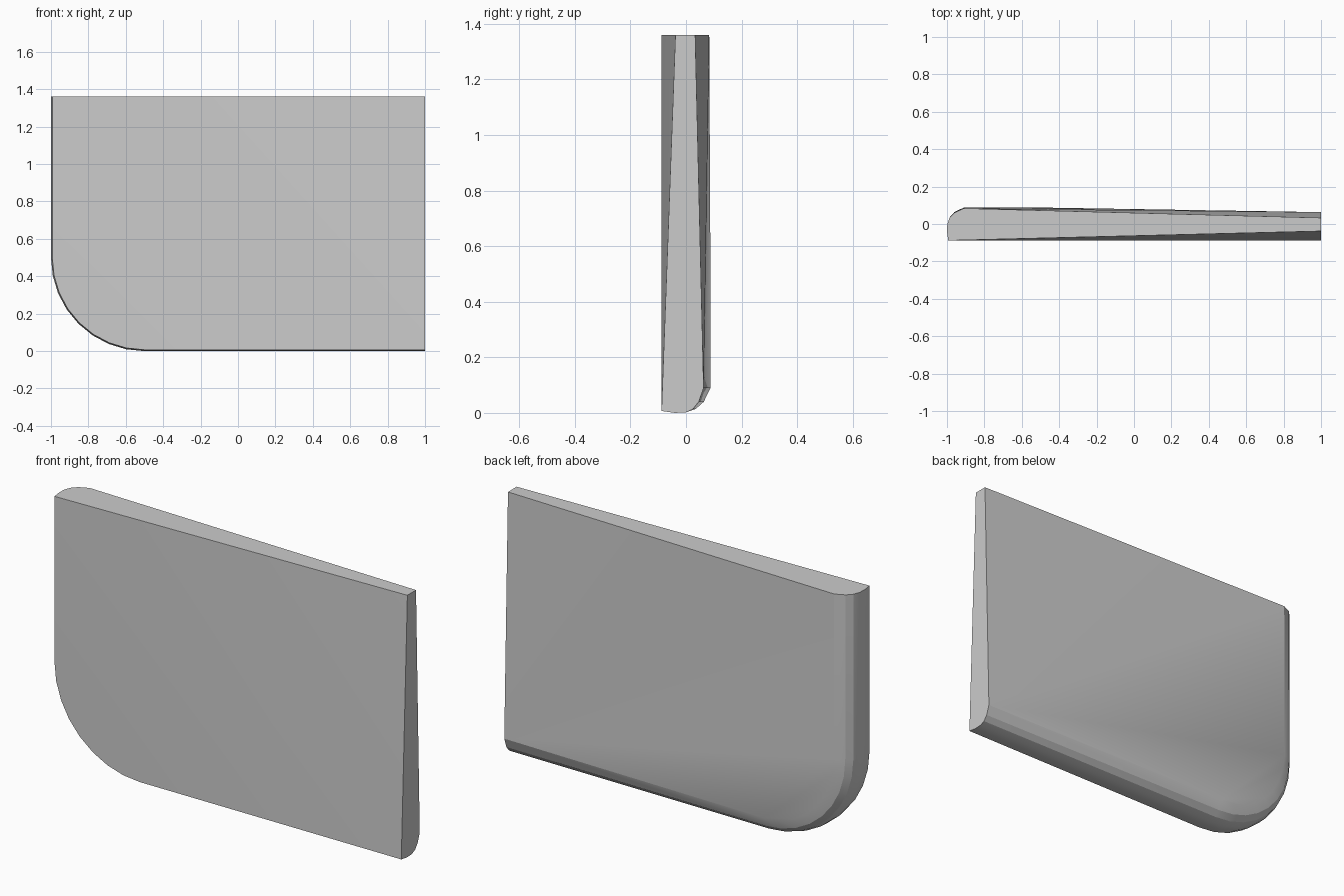
import bpy, bmesh, math

if "Cube" in bpy.data.objects:
    bpy.data.objects.remove(bpy.data.objects["Cube"])

TOP, R, SEG = 1.36, 0.5, 8
# edge rounding from front to back: (inset from outline, y)
PROFILE = [(0.007, -0.088), (0.0, -0.04), (0.002, 0.0),
           (0.014, 0.035), (0.04, 0.064), (0.09, 0.088)]

bm = bmesh.new()


def ring(inset, y, last):
    """Open outline: top left, rounded lower corner, bottom right."""
    pts = [(-1 + inset, y * (0.95 if y > 0 else 1), TOP)]
    for i in range(SEG + 1):
        a = math.pi + math.pi / 2 * i / SEG
        r = R - inset
        drop = 0.012 * math.sin(math.pi * i / SEG) if last else 0
        pts.append((-1 + R + r * math.cos(a), y - drop, R + r * math.sin(a)))
    pts.append((1, y * (0.72 if y > 0 else 1), inset))
    return [bm.verts.new(p) for p in pts]


rings = [ring(t, y, k == len(PROFILE) - 1) for k, (t, y) in enumerate(PROFILE)]
front_tr = bm.verts.new((1, -0.038, TOP))
back_tr = bm.verts.new((1, 0.033, TOP))

# rounded rim
for a, b in zip(rings, rings[1:]):
    for i in range(len(a) - 1):
        bm.faces.new((a[i], a[i + 1], b[i + 1], b[i]))

# front: flat lower part and tapering upper right triangle
f, b = rings[0], rings[-1]
bm.faces.new(f)
bm.faces.new((f[0], f[-1], front_tr))

# back: main panel, taper triangle and bevelled corner facet
bm.faces.new((b[0], b[1], b[-1]))
bm.faces.new((b[1], b[-2], b[-1]))
bm.faces.new((b[0], b[-1], back_tr))
bm.faces.new(b[1:-1])

# top and right end
bm.faces.new([r[0] for r in rings] + [back_tr, front_tr])
bm.faces.new([r[-1] for r in rings] + [back_tr, front_tr])

bmesh.ops.recalc_face_normals(bm, faces=bm.faces)
mesh = bpy.data.meshes.new("tapered_panel")
bm.to_mesh(mesh)
bm.free()
panel = bpy.data.objects.new("tapered_panel", mesh)
bpy.context.collection.objects.link(panel)

# soft shading on the rim, crisp borders
bpy.context.view_layer.objects.active = panel
panel.select_set(True)
bpy.ops.object.shade_smooth_by_angle(angle=math.radians(20))
